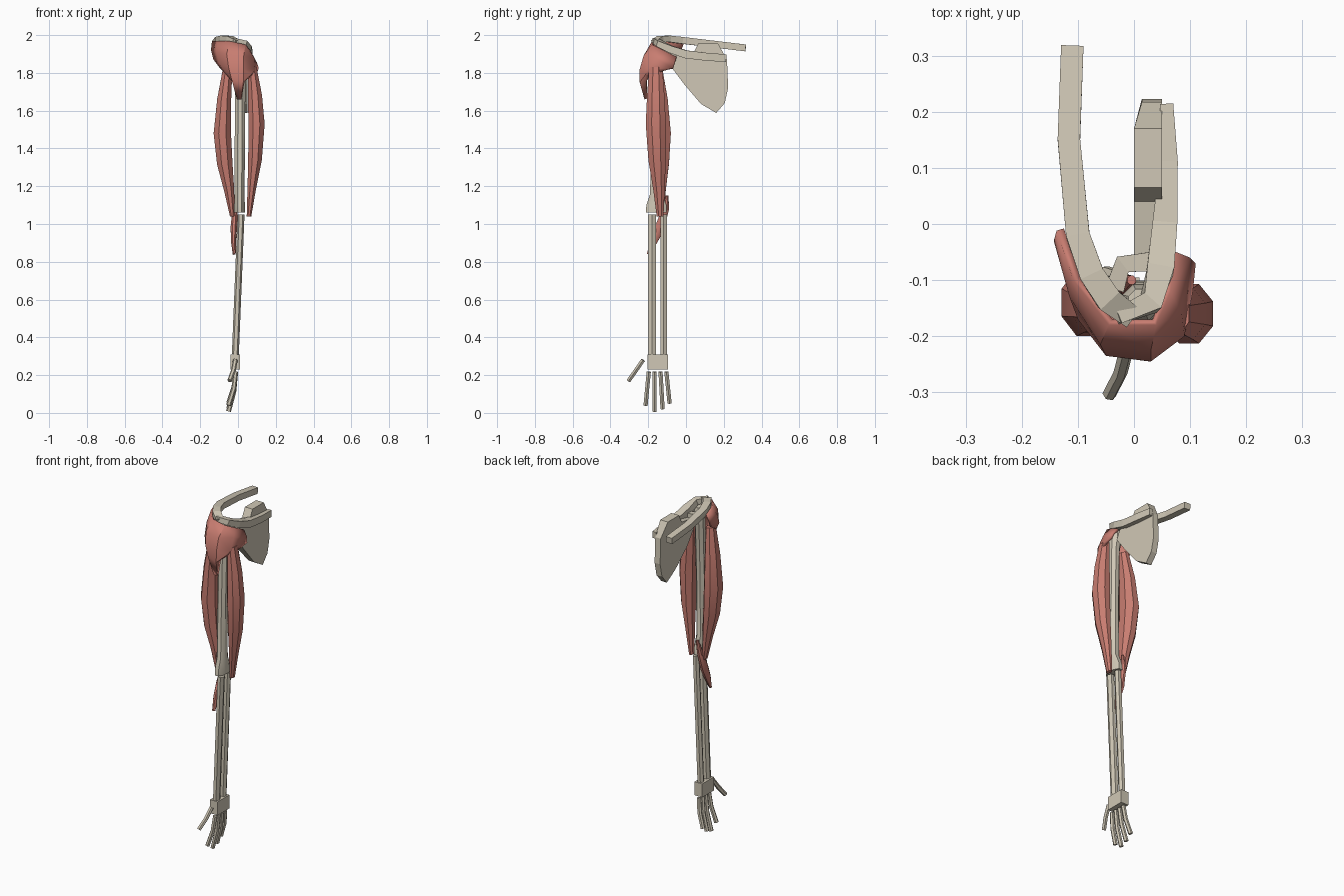
import bpy, bmesh, math
from mathutils import Vector


def material(name, rgb):
    m = bpy.data.materials.new(name)
    m.diffuse_color = (*rgb, 1)
    return m


BONE = material("bone", (0.63, 0.575, 0.465))
MUSCLE = material("muscle_red", (0.58, 0.205, 0.165))


def finish(name, bm, mat, smooth=None):
    bmesh.ops.recalc_face_normals(bm, faces=bm.faces)
    me = bpy.data.meshes.new(name)
    bm.to_mesh(me)
    bm.free()
    me.materials.append(mat)
    ob = bpy.data.objects.new(name, me)
    bpy.context.collection.objects.link(ob)
    if smooth:
        bpy.ops.object.select_all(action='DESELECT')
        ob.select_set(True)
        bpy.context.view_layer.objects.active = ob
        bpy.ops.object.shade_smooth_by_angle(angle=math.radians(smooth))
    return ob


def sweep(name, path, sizes, mat, sides=4, ref=(0, 0, 1), smooth=None):
    """Closed tube along path; sizes are half widths (across, along ref)."""
    bm = bmesh.new()
    pts = [Vector(p) for p in path]
    rings = []
    for i, p in enumerate(pts):
        t = (pts[min(i + 1, len(pts) - 1)] - pts[max(i - 1, 0)]).normalized()
        a = t.cross(Vector(ref)).normalized()
        b = a.cross(t)
        w, h = sizes[i] if isinstance(sizes, list) else sizes
        k = 1 / math.cos(math.pi / sides)
        rings.append([bm.verts.new(p + a * w * k * math.cos(q) + b * h * k * math.sin(q))
                      for q in [(j + 0.5) * math.tau / sides for j in range(sides)]])
    for r, s in zip(rings, rings[1:]):
        for j in range(sides):
            n = (j + 1) % sides
            bm.faces.new((r[j], r[n], s[n], s[j]))
    bm.faces.new(rings[0])
    bm.faces.new(rings[-1])
    return finish(name, bm, mat, smooth)


def spindle(name, rows, mat, sides=8, smooth=35):
    """Upright muscle or shaft; rows are x, y, z, half x, half y."""
    return sweep(name, [r[:3] for r in rows], [(r[4], r[3]) for r in rows],
                 mat, sides, (1, 0, 0), smooth)


# upper arm bone with flared elbow end and rounded head
spindle("upper_arm_bone", [
    (0.008, -0.157, 1.06, 0.028, 0.055), (0.008, -0.157, 1.10, 0.028, 0.053),
    (0.008, -0.16, 1.16, 0.027, 0.03), (0.01, -0.158, 1.50, 0.027, 0.027),
    (0.012, -0.15, 1.82, 0.028, 0.028), (0.012, -0.14, 1.89, 0.033, 0.033),
    (0.012, -0.138, 1.93, 0.022, 0.022)], BONE)

# forearm bones
for name, y, r in (("forearm_bone_front", -0.18, 0.021), ("forearm_bone_back", -0.118, 0.017)):
    spindle(name, [(0.016, y, 1.05, 0.016, r), (-0.014, y, 0.31, 0.016, r)], BONE, 6, 20)

# wrist block
spindle("wrist", [(-0.015, -0.15, 0.31, 0.025, 0.055),
                  (-0.015, -0.15, 0.23, 0.025, 0.055)], BONE, 4, None)

# four curved fingers and a thumb
for i, (y0, y1, z1) in enumerate([(-0.197, -0.214, 0.04), (-0.166, -0.166, 0.008),
                                  (-0.135, -0.124, 0.022), (-0.104, -0.087, 0.052)]):
    spindle(f"finger_{i + 1}", [
        (-0.012, y0, 0.218, 0.011, 0.011),
        (-0.022, y0 + (y1 - y0) * 0.5, (0.218 + z1) / 2, 0.011, 0.011),
        (-0.05, y1, z1, 0.011, 0.011)], BONE, 6, 30)
spindle("thumb", [(-0.014, -0.227, 0.28, 0.011, 0.011),
                  (-0.024, -0.265, 0.225, 0.011, 0.011),
                  (-0.044, -0.304, 0.17, 0.011, 0.011)], BONE, 6, 30)

# long upper arm muscles
spindle("inner_arm_muscle", [
    (-0.03, -0.135, 1.04, 0.012, 0.018), (-0.047, -0.137, 1.18, 0.027, 0.03),
    (-0.07, -0.14, 1.32, 0.041, 0.05), (-0.083, -0.14, 1.48, 0.046, 0.06),
    (-0.073, -0.145, 1.66, 0.037, 0.048), (-0.055, -0.155, 1.82, 0.025, 0.03)], MUSCLE)
spindle("outer_arm_muscle", [
    (0.058, -0.137, 1.04, 0.012, 0.018), (0.072, -0.143, 1.18, 0.022, 0.03),
    (0.09, -0.153, 1.34, 0.036, 0.046), (0.098, -0.16, 1.53, 0.043, 0.053),
    (0.09, -0.16, 1.68, 0.037, 0.046), (0.075, -0.16, 1.83, 0.023, 0.035)], MUSCLE)

# short muscle crossing the forearm
spindle("forearm_muscle", [
    (-0.004, -0.10, 1.15, 0.008, 0.008), (-0.016, -0.108, 1.08, 0.014, 0.018),
    (-0.022, -0.14, 0.98, 0.017, 0.025), (-0.024, -0.17, 0.91, 0.013, 0.02),
    (-0.02, -0.2, 0.84, 0.008, 0.007)], MUSCLE)

# shoulder cap: a curved shell drawn to a point below
rows = [
    [(-.138, -.012, 1.968), (-.108, -.10, 1.97), (-.045, -.18, 1.968),
     (.04, -.18, 1.95), (.065, -.12, 1.92), (.075, -.05, 1.885)],
    [(-.143, -.03, 1.92), (-.115, -.13, 1.91), (-.06, -.215, 1.9),
     (.03, -.225, 1.89), (.085, -.16, 1.88), (.10, -.06, 1.855)],
    [(-.13, -.06, 1.87), (-.10, -.17, 1.85), (-.05, -.235, 1.83),
     (.03, -.245, 1.82), (.09, -.20, 1.82), (.11, -.07, 1.825)],
    [(-.10, -.13, 1.83), (-.07, -.19, 1.80), (-.035, -.235, 1.77),
     (.028, -.245, 1.75), (.07, -.215, 1.79), (.105, -.12, 1.81)],
    [(-.05, -.2, 1.78), (-.028, -.215, 1.75), (-.006, -.22, 1.66),
     (.018, -.22, 1.66), (.035, -.21, 1.755), (.075, -.19, 1.785)]]
bm = bmesh.new()
grid = [[bm.verts.new(p) for p in r] for r in rows]
for r, s in zip(grid, grid[1:]):
    for j in range(5):
        bm.faces.new((r[j], s[j], s[j + 1], r[j + 1]))
cap = finish("shoulder_muscle", bm, MUSCLE, 40)
if sum((f.normal.y for f in cap.data.polygons)) > 0:
    cap.data.flip_normals()
shell = cap.modifiers.new("thickness", 'SOLIDIFY')
shell.thickness = 0.014
shell.offset = -1

# collar bone: a bent rectangular bar
sweep("collar_bone", [(-.11, .316, 1.932), (-.116, .15, 1.952), (-.10, -.02, 1.972),
                      (-.075, -.09, 1.98), (-.045, -.135, 1.98), (-.005, -.165, 1.96)],
      [(.02, .018), (.02, .018), (.021, .018), (.022, .017), (.023, .016), (.02, .014)], BONE)

# shoulder blade: side profile extruded across x
outline = [(-.085, 1.84), (-.01, 1.74), (.08, 1.635), (.16, 1.588), (.205, 1.64), (.223, 1.72),
           (.217, 1.87), (.17, 1.955), (.065, 1.955), (.04, 1.905), (-.06, 1.89)]
bm = bmesh.new()
left = [bm.verts.new((.014 if y > .2 or z < 1.65 else 0, y, z)) for y, z in outline]
right = [bm.verts.new((.05, y, z)) for y, z in outline]
bm.faces.new(left)
bm.faces.new(right)
for i in range(len(outline)):
    j = (i + 1) % len(outline)
    bm.faces.new((left[i], left[j], right[j], right[i]))
finish("shoulder_blade", bm, BONE)

# ridge of the blade sweeping round over the arm
sweep("blade_ridge", [(.058, .213, 1.878), (.062, .11, 1.885), (.055, 0, 1.898),
                      (.047, -.08, 1.925), (.03, -.14, 1.955), (-.03, -.165, 1.972)],
      [(.012, .02), (.016, .021), (.022, .021), (.024, .019), (.02, .016), (.014, .014)], BONE)

# short hook on the front of the blade
sweep("blade_hook", [(.03, -.067, 1.90), (-.02, -.072, 1.905), (-.034, -.115, 1.90)],
      (.017, .015), BONE)
